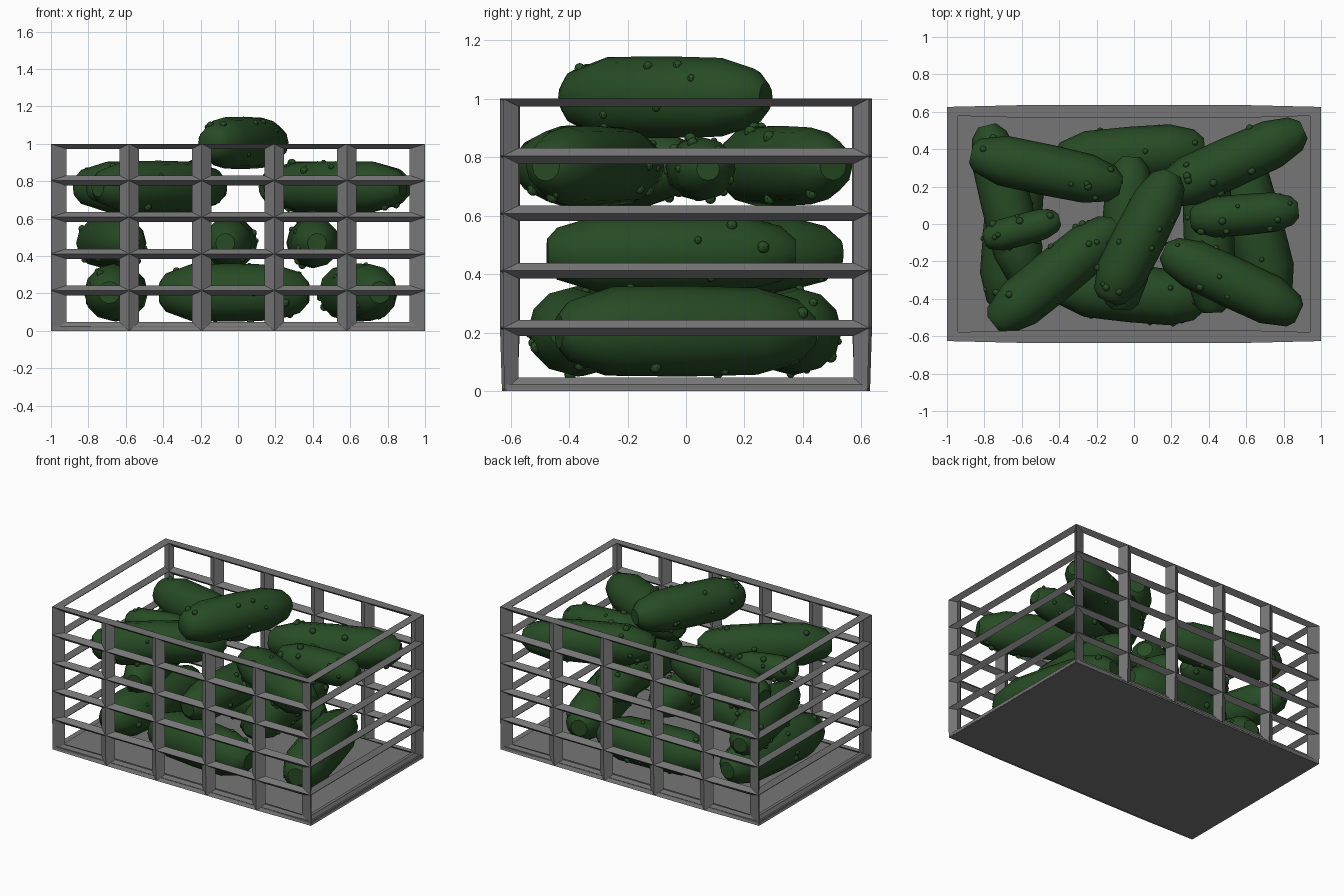
import bpy, bmesh, math, random
from mathutils import Vector, Matrix

if "Cube" in bpy.data.objects:
    bpy.data.objects.remove(bpy.data.objects["Cube"])

random.seed(4)
HX, HY = 0.97, 0.602


def material(name, rgb):
    m = bpy.data.materials.new(name)
    m.diffuse_color = (*rgb, 1)
    m.use_nodes = True
    m.node_tree.nodes["Principled BSDF"].inputs["Base Color"].default_value = m.diffuse_color
    return m


def finish(bm, name, mat, smooth=False):
    me = bpy.data.meshes.new(name)
    bm.to_mesh(me)
    bm.free()
    me.materials.append(mat)
    for p in me.polygons:
        p.use_smooth = smooth
    ob = bpy.data.objects.new(name, me)
    bpy.context.collection.objects.link(ob)
    return ob


grey = material("crate_grey", (0.18, 0.18, 0.18))
green = material("dark_green", (0.02, 0.07, 0.018))

# Crate lattice: open box grid whose edges become diamond-section bars
xs = [-HX + 2 * HX * i / 5 for i in range(6)]
ring = [(x, -HY) for x in xs] + [(x, HY) for x in reversed(xs)]
rows = [0.02 + 0.196 * r for r in range(6)]


def base(k, r):
    x, y = ring[k % 12]
    return Vector((x, y, rows[r]))


def ridge(k, r, side):
    x, y = ring[k % 12]
    corner = abs(x) > HX - 0.01
    d = Vector((math.copysign(0.03, x) if corner else 0,
                math.copysign(0.024 if corner else 0.034, y),
                -0.02 if r == 0 else 0))
    if r == 0:
        d.y *= 0.8
    return base(k, r) + d * side


bm = bmesh.new()


def quad(*pts):
    bm.faces.new([bm.verts.new(p) for p in pts])


for k in range(12):
    along = (base(k + 1, 0) - base(k, 0)).normalized()
    inset = along * (0.052 if abs(along.x) > 0.5 else 0.03)
    up = Vector((0, 0, 0.027))
    for r in range(5):
        ids = [(k, r), (k + 1, r), (k + 1, r + 1), (k, r + 1)]
        hole = [base(*ids[0]) + inset + up, base(*ids[1]) - inset + up,
                base(*ids[2]) - inset - up, base(*ids[3]) + inset - up]
        for e in range(4):
            f = (e + 1) % 4
            quad(ridge(*ids[e], 1), ridge(*ids[f], 1), hole[f], hole[e])
            quad(ridge(*ids[f], -1), ridge(*ids[e], -1), hole[e], hole[f])
    for r in (0, 5):
        quad(ridge(k, r, 1), ridge(k + 1, r, 1), ridge(k + 1, r, -1), ridge(k, r, -1))
bmesh.ops.remove_doubles(bm, verts=bm.verts, dist=0.0005)
bmesh.ops.recalc_face_normals(bm, faces=bm.faces)
finish(bm, "crate_lattice", grey)

# Crate floor
bm = bmesh.new()
bmesh.ops.create_cube(bm, size=1, matrix=Matrix.Translation((0, 0, 0.0125))
                      @ Matrix.Diagonal((1.99, 1.236, 0.025, 1)))
finish(bm, "crate_floor", grey)

# Cucumber: lathed blunt profile with small warts
PROFILE = [(-0.5, 0.38), (-0.46, 0.66), (-0.29, 0.98), (0, 1.0),
           (0.28, 0.96), (0.44, 0.7), (0.5, 0.36)]
SIDES = 12


def radius_at(t):
    for (a, ra), (b, rb) in zip(PROFILE, PROFILE[1:]):
        if a <= t <= b:
            return ra + (rb - ra) * (t - a) / (b - a)


def cucumber(name, x, y, z, length, rad, deg):
    place = Matrix.Translation((x, y, z)) @ Matrix.Rotation(math.radians(deg), 4, 'Z')
    bm = bmesh.new()
    loops = []
    for t, s in PROFILE:
        loops.append([bm.verts.new((t * length,
                                    rad * s * math.cos(math.tau * i / SIDES),
                                    rad * s * math.sin(math.tau * i / SIDES)))
                      for i in range(SIDES)])
    for a, b in zip(loops, loops[1:]):
        for i in range(SIDES):
            j = (i + 1) % SIDES
            bm.faces.new((a[i], a[j], b[j], b[i]))
    bm.faces.new(loops[0])
    bm.faces.new(loops[-1])
    bmesh.ops.recalc_face_normals(bm, faces=bm.faces)
    for n in range(14):
        t = random.uniform(-0.44, 0.44)
        ang = random.uniform(0, math.tau)
        d = rad * radius_at(t) * 0.97
        bmesh.ops.create_uvsphere(
            bm, u_segments=8, v_segments=6, radius=random.uniform(0.012, 0.022),
            matrix=Matrix.Translation((t * length, d * math.cos(ang), d * math.sin(ang))))
    bm.transform(place)
    ob = finish(bm, name, green, True)
    bpy.ops.object.select_all(action='DESELECT')
    ob.select_set(True)
    bpy.context.view_layer.objects.active = ob
    bpy.ops.object.shade_smooth_by_angle(angle=math.radians(40))


# Stack: x, y, z, length, radius, heading
PILE = {
    "bottom_front": (-0.02, -0.37, 0.205, 0.80, 0.155, -6),
    "bottom_back": (-0.02, 0.37, 0.205, 0.80, 0.15, 5),
    "bottom_left": (-0.65, -0.02, 0.205, 0.88, 0.155, 85),
    "bottom_right": (0.64, 0.0, 0.205, 0.90, 0.155, 105),
    "second_left": (-0.68, 0.10, 0.47, 0.88, 0.135, 104),
    "second_middle": (-0.04, -0.05, 0.47, 0.82, 0.135, 86),
    "second_right": (0.40, -0.05, 0.47, 0.85, 0.135, 93),
    "third_back_left": (-0.47, 0.29, 0.77, 0.82, 0.137, -12),
    "third_small_left": (-0.60, -0.03, 0.76, 0.42, 0.085, 15),
    "third_front_left": (-0.42, -0.27, 0.77, 0.85, 0.14, 39),
    "third_front_right": (0.52, -0.31, 0.77, 0.80, 0.137, 155),
    "third_small_right": (0.59, 0.05, 0.76, 0.58, 0.11, 5),
    "third_back_right": (0.52, 0.33, 0.77, 0.85, 0.137, 24),
    "top": (0.03, -0.07, 1.005, 0.77, 0.14, 63),
}
for name, args in PILE.items():
    cucumber(name + "_cucumber", *args)
